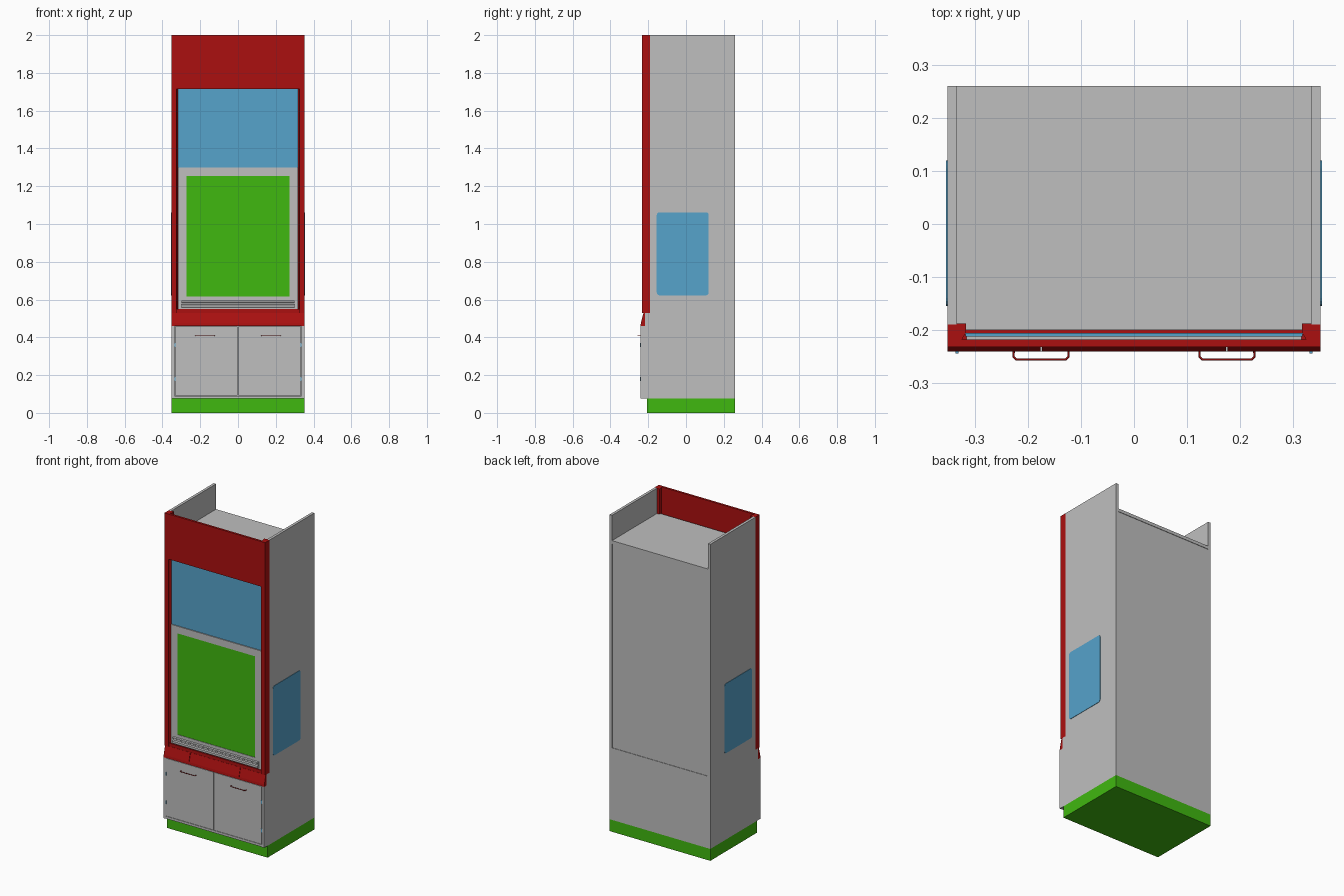
import bpy, bmesh
from math import sin, cos, pi
from mathutils import Vector

if "Cube" in bpy.data.objects:
    bpy.data.objects.remove(bpy.data.objects["Cube"], do_unlink=True)


def material(name, rgb):
    m = bpy.data.materials.new(name)
    m.use_nodes = True
    m.diffuse_color = (*rgb, 1)
    m.node_tree.nodes["Principled BSDF"].inputs["Base Color"].default_value = (*rgb, 1)
    return m


GREY = material("light_grey", (0.52, 0.52, 0.52))
RED = material("deep_red", (0.41, 0.005, 0.005))
GREEN = material("bright_green", (0.051, 0.48, 0.005))
BLUE = material("sky_blue", (0.093, 0.367, 0.597))


def finish(name, bm, mat):
    bmesh.ops.recalc_face_normals(bm, faces=bm.faces)
    mesh = bpy.data.meshes.new(name)
    bm.to_mesh(mesh)
    bm.free()
    mesh.materials.append(mat)
    ob = bpy.data.objects.new(name, mesh)
    bpy.context.collection.objects.link(ob)
    return ob


def prism(name, axis, points, low, high, mat):
    """Extrude a closed 2D profile along x or z."""
    def place(p, t):
        return (t, p[0], p[1]) if axis == "x" else (p[0], p[1], t)
    bm = bmesh.new()
    base = bm.faces.new([bm.verts.new(place(p, low)) for p in points])
    moved = bmesh.ops.extrude_face_region(bm, geom=[base])["geom"]
    shift = Vector(place((0, 0), high - low))
    bmesh.ops.translate(bm, vec=shift, verts=[v for v in moved if isinstance(v, bmesh.types.BMVert)])
    return finish(name, bm, mat)


def box(name, x, y, z, mat):
    return prism(name, "x", [(y[0], z[0]), (y[1], z[0]), (y[1], z[1]), (y[0], z[1])], x[0], x[1], mat)


def rounded(y, z, r, steps=4):
    """Rectangle outline with rounded corners."""
    corners = [(y[1] - r, z[1] - r), (y[0] + r, z[1] - r), (y[0] + r, z[0] + r), (y[1] - r, z[0] + r)]
    return [(cy + r * cos(a), cz + r * sin(a)) for i, (cy, cz) in enumerate(corners)
            for a in [(i + k / steps) * pi / 2 for k in range(steps + 1)]]


def span(s, a, b):
    return tuple(sorted((s * a, s * b)))


W, BACK = 0.352, 0.26      # half width, rear plane
SPLIT, TOP = 0.53, 1.84    # worktop level, roof level

# Plinth and lower cabinet carcass
box("plinth", (-W, W), (-0.207, BACK), (0, 0.075), GREEN)
box("cabinet_floor", (-0.336, 0.336), (-0.239, BACK), (0.075, 0.09), GREY)
box("cabinet_back", (-0.336, 0.336), (0.24, BACK), (0.09, SPLIT), GREY)
box("cabinet_core", (-0.336, 0.336), (-0.222, -0.2), (0.09, 0.46), GREY)
box("worktop", (-0.336, 0.336), (-0.217, 0.24), (0.5, SPLIT), GREY)

# Upper enclosure
box("upper_back", (-0.335, 0.335), (0.24, BACK - 0.003), (SPLIT, TOP - 0.02), GREY)
box("roof", (-0.335, 0.335), (-0.2, BACK), (TOP - 0.02, TOP), GREY)
box("header_panel", (-W, W), (-0.232, -0.218), (1.715, 2), RED)

for s, side in ((1, "left"), (-1, "right")):
    # Stepped side panel below, tall side panel above
    prism(side + "_cabinet_side", "x",
          [(-0.241, 0.075), (BACK, 0.075), (BACK, SPLIT), (-0.217, SPLIT), (-0.217, 0.46), (-0.241, 0.46)],
          *span(s, 0.336, W), GREY)
    box(side + "_upper_side", span(s, 0.335, W), (-0.19, BACK), (SPLIT, 2), GREY)
    # Rounded side window plate
    prism(side + "_side_window", "x", rounded((-0.155, 0.12), (0.622, 1.062), 0.015),
          *span(s, 0.346, 0.3545), BLUE)
    # Front column with sash guide
    guide = [(W, -0.232), (W, -0.188), (0.317, -0.188), (0.317, -0.205), (0.325, -0.218), (0.325, -0.232)]
    prism(side + "_column", "z", [(s * x, y) for x, y in guide], SPLIT, 2, RED)
    # Door, hinges and bow handle
    box(side + "_door", span(s, 0.0015, 0.333), (-0.241, -0.222), (0.093, 0.458), GREY)
    for z, level in ((0.36, "upper"), (0.18, "lower")):
        box(f"{side}_{level}_hinge", span(s, 0.331, 0.337), (-0.244, -0.236), (z - 0.011, z + 0.011), BLUE)
    curve = bpy.data.curves.new(side + "_handle", "CURVE")
    curve.dimensions = "3D"
    curve.bevel_depth = 0.002
    curve.bevel_resolution = 2
    curve.use_fill_caps = True
    path = curve.splines.new("POLY")
    bow = [(0.124, -0.239), (0.124, -0.251), (0.129, -0.256), (0.222, -0.256), (0.227, -0.251), (0.227, -0.239)]
    path.points.add(len(bow) - 1)
    for p, (x, y) in zip(path.points, bow):
        p.co = (s * x, y, 0.408, 1)
    curve.materials.append(RED)
    bpy.context.collection.objects.link(bpy.data.objects.new(side + "_handle", curve))
    # Sash frame stile
    box(side + "_sash_stile", span(s, 0.272, 0.316), (-0.218, -0.206), (0.55, 1.3), GREY)

# Sloping service panel in three sections
slope = [(-0.241, 0.46), (-0.239, 0.475), (-0.225, SPLIT), (-0.217, SPLIT), (-0.217, 0.46)]
for name, a, b in (("right", -W, -0.176), ("middle", -0.174, 0.174), ("left", 0.176, W)):
    prism(name + "_service_panel", "x", slope, a, b, RED)
box("service_panel_backing", (-0.34, 0.34), (-0.219, -0.2), (0.46, SPLIT), RED)
box("sill", (-0.326, 0.326), (-0.224, -0.19), (SPLIT, 0.55), RED)

# Sash: rails, sliding pane, fixed glass above
box("sash_top_rail", (-0.272, 0.272), (-0.218, -0.206), (1.255, 1.3), GREY)
box("sash_bottom_rail", (-0.272, 0.272), (-0.218, -0.206), (0.55, 0.615), GREY)
box("sash_pane", (-0.272, 0.272), (-0.215, -0.209), (0.615, 1.255), GREEN)
box("upper_glass", (-0.318, 0.318), (-0.212, -0.206), (1.3, 1.74), BLUE)

# Lift grip along the bottom of the sash
grip = [(-0.217, 0.556), (-0.228, 0.556), (-0.231, 0.562), (-0.231, 0.572), (-0.223, 0.576),
        (-0.223, 0.584), (-0.229, 0.588), (-0.229, 0.594), (-0.217, 0.596)]
prism("sash_grip", "x", grip, -0.298, 0.298, GREY)
